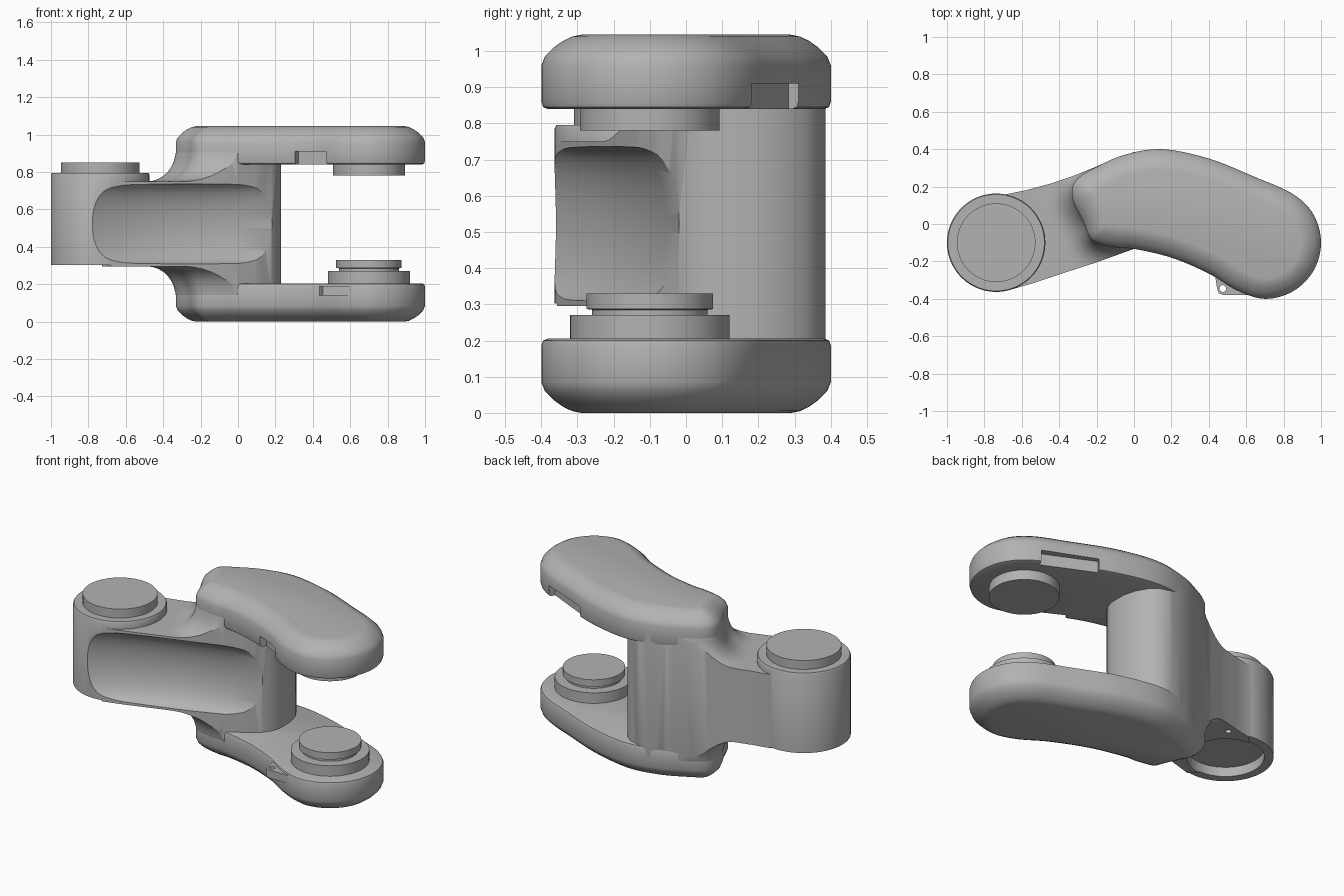
import bpy, bmesh, math
from mathutils import Vector, Matrix

cube = bpy.data.objects.get("Cube")
if cube:
    bpy.data.objects.remove(cube)

MID = 0.5225  # height of the mirror plane between the two plates
gray = bpy.data.materials.new("satin gray")
gray.use_nodes = True
gray.diffuse_color = (0.45, 0.45, 0.45, 1)
gray.node_tree.nodes["Principled BSDF"].inputs["Base Color"].default_value = (0.45, 0.45, 0.45, 1)


def smooth_loop(points, steps=8):
    """Closed Catmull-Rom curve through the points."""
    pts = [Vector(p) for p in points]
    n, out = len(pts), []
    for i in range(n):
        a, b, c, d = (pts[(i + k) % n] for k in (-1, 0, 1, 2))
        for s in range(steps):
            t = s / steps
            out.append(0.5 * (2 * b + (c - a) * t + (2 * a - 5 * b + 4 * c - d) * t * t
                              + (3 * b - a - 3 * c + d) * t ** 3))
    return out


def offset(loop, d):
    """Moves a counter-clockwise loop outward by d."""
    n, out = len(loop), []
    for i, p in enumerate(loop):
        t = (loop[(i + 1) % n] - loop[i - 1]).normalized()
        out.append(p + Vector((t.y, -t.x)) * d)
    return out


def skin(name, rings):
    """Solid through a list of equal rings of 3D points."""
    bm = bmesh.new()
    vs = [[bm.verts.new(p) for p in r] for r in rings]
    n = len(vs[0])
    for lo, hi in zip(vs, vs[1:]):
        for i in range(n):
            j = (i + 1) % n
            bm.faces.new((lo[i], lo[j], hi[j], hi[i]))
    bm.faces.new(vs[0][::-1])
    bm.faces.new(vs[-1])
    bmesh.ops.recalc_face_normals(bm, faces=bm.faces)
    me = bpy.data.meshes.new(name)
    bm.to_mesh(me)
    bm.free()
    me.materials.append(gray)
    ob = bpy.data.objects.new(name, me)
    bpy.context.collection.objects.link(ob)
    return ob


def loft(name, loop, profile):
    """Stacks offset copies of a plan outline; profile holds (offset, z)."""
    return skin(name, [[(p.x, p.y, z) for p in offset(loop, d)] for d, z in profile])


def lathe(name, centre, profile, n=96):
    """Turned part about a vertical axis; profile holds (radius, z)."""
    return skin(name, [[(centre[0] + r * math.cos(math.tau * i / n),
                         centre[1] + r * math.sin(math.tau * i / n), z) for i in range(n)]
                       for r, z in profile])


def box(name, centre, size, turn=0):
    x, y, z = (s / 2 for s in size)
    ob = skin(name, [[(-x, -y, h), (x, -y, h), (x, y, h), (-x, y, h)] for h in (-z, z)])
    ob.data.transform(Matrix.Translation(centre) @ Matrix.Rotation(math.radians(turn), 4, 'Z'))
    return ob


def combine(ob, other, operation):
    mod = ob.modifiers.new("combine", 'BOOLEAN')
    mod.object, mod.operation, mod.solver = other, operation, 'EXACT'
    bpy.context.view_layer.objects.active = ob
    bpy.ops.object.modifier_apply(modifier=mod.name)
    bpy.data.objects.remove(other)


HUB, PIN = (-0.737, -0.10), (0.70, -0.10)

# Kidney-shaped outline of both plates
kidney = smooth_loop([(-0.33, 0.14), (-0.27, 0.01), (-0.22, -0.09), (-0.10, -0.125), (0, -0.133),
                      (0.2, -0.18), (0.4, -0.265), (0.55, -0.355), (0.70, -0.4), (0.85, -0.36),
                      (0.96, -0.25), (1.0, -0.1), (0.96, 0.05), (0.85, 0.16), (0.65, 0.25),
                      (0.4, 0.35), (0.15, 0.4), (-0.05, 0.37), (-0.2, 0.305), (-0.31, 0.235)])
edge = [(-0.018, 0.84), (-0.005, 0.845), (0, 0.86), (0, 0.96), (-0.01, 0.985), (-0.035, 1.01),
        (-0.06, 1.028), (-0.085, 1.04), (-0.11, 1.045)]
upper_plate = loft("upper_plate", kidney, edge)
lower_plate = loft("lower_plate", kidney, [(d, 2 * MID - z) for d, z in edge])

# Stop pockets in the underside of the upper plate
combine(upper_plate, box("rear_pocket", (0.665, 0.255, 0.86), (0.33, 0.09, 0.10), -25), 'DIFFERENCE')
combine(upper_plate, box("front_pocket", (0.385, -0.27, 0.86), (0.19, 0.10, 0.10), -27), 'DIFFERENCE')

# Arm footprint from the hub to the end of the upright wall
plan = [(-0.69, 0.158), (-0.58, 0.18), (-0.45, 0.215), (-0.33, 0.255), (-0.2, 0.308), (-0.1, 0.35),
        (0, 0.385), (0.06, 0.385), (0.12, 0.37), (0.17, 0.33), (0.21, 0.26), (0.23, 0.19),
        (0.23, 0.08), (0.215, 0.03), (0.18, -0.02), (0.1, -0.08), (0, -0.133), (-0.2, -0.205),
        (-0.4, -0.27), (-0.55, -0.32), (-0.68, -0.357), (-0.737, -0.3), (-0.737, 0.1)]
footprint = [Vector(p) for p in plan]
arm = loft("arm", footprint, [(0, 0.05), (0, 0.99)])

# Concave flare that blends the arm into the plates
flare = [(-0.02, 0.96), (-0.003, 0.92)]
for k in range(1, 9):
    a = k / 8 * math.pi / 2
    flare.append((0.15 * (1 - math.cos(a)), 0.92 - 0.17 * math.sin(a)))
flare.append((0.9, 0.75))
sleeve = loft("flare", kidney, flare[:-1])
sleeve_low = loft("flare_low", kidney, [(d, 2 * MID - z) for d, z in flare[:-1]])
core = box("core", (-0.2, 0, MID), (2, 2, 0.455))
combine(core, sleeve, 'UNION')
combine(core, sleeve_low, 'UNION')
combine(arm, core, 'INTERSECT')

# Hub with its raised shoulder, and the socket in its underside
combine(arm, lathe("hub", HUB, [(0.263, 0.302), (0.263, 0.785), (0.258, 0.795)]), 'UNION')
combine(arm, lathe("socket", HUB, [(0.212, 0.2), (0.212, 0.36)]), 'DIFFERENCE')

# Long hollow scooped out of the front
stations = [(-0.86, -0.478, 0.09), (-0.78, -0.45, 0.09), (-0.6, -0.36, 0.105), (-0.3, -0.245, 0.115),
            (0, -0.15, 0.095), (0.2, -0.085, 0.07), (0.4, -0.02, 0.05)]
N = 64
rings = [[(x, y + d * math.sin(math.tau * i / N) * (1 if i < N / 2 else 3),
           MID + 0.215 * math.cos(math.tau * i / N)) for i in range(N)] for x, y, d in stations]
combine(arm, skin("scoop", rings), 'DIFFERENCE')

# Round caps and studs
hub_cap = lathe("hub_cap", HUB, [(0.21, 0.78), (0.21, 0.85)])
upper_stud = lathe("upper_stud", PIN, [(0.193, 0.78), (0.193, 0.85)])
lower_stud = lathe("lower_stud", PIN, [(0.22, 0.2), (0.22, 0.27), (0.16, 0.27), (0.16, 0.285),
                                       (0.175, 0.287), (0.175, 0.33)])

# Pierced tabs on the lower plate and under the hub
tab = loft("lower_tab", [Vector(p) for p in [(0.43, -0.25), (0.445, -0.35), (0.455, -0.372),
           (0.48, -0.38), (0.7, -0.38), (0.7, -0.25)]], [(0, 0.14), (0, 0.19)])
combine(tab, lathe("tab_hole", (0.475, -0.345), [(0.018, 0.1), (0.018, 0.25)], 24), 'DIFFERENCE')
combine(arm, lathe("hub_hole", (-0.56, 0.135), [(0.018, 0.25), (0.018, 0.36)], 24), 'DIFFERENCE')

# Smooth shading with crisp edges
for ob in (upper_plate, lower_plate, arm, hub_cap, upper_stud, lower_stud, tab):
    bpy.ops.object.select_all(action='DESELECT')
    ob.select_set(True)
    bpy.context.view_layer.objects.active = ob
    bpy.ops.object.shade_smooth_by_angle(angle=math.radians(30))
